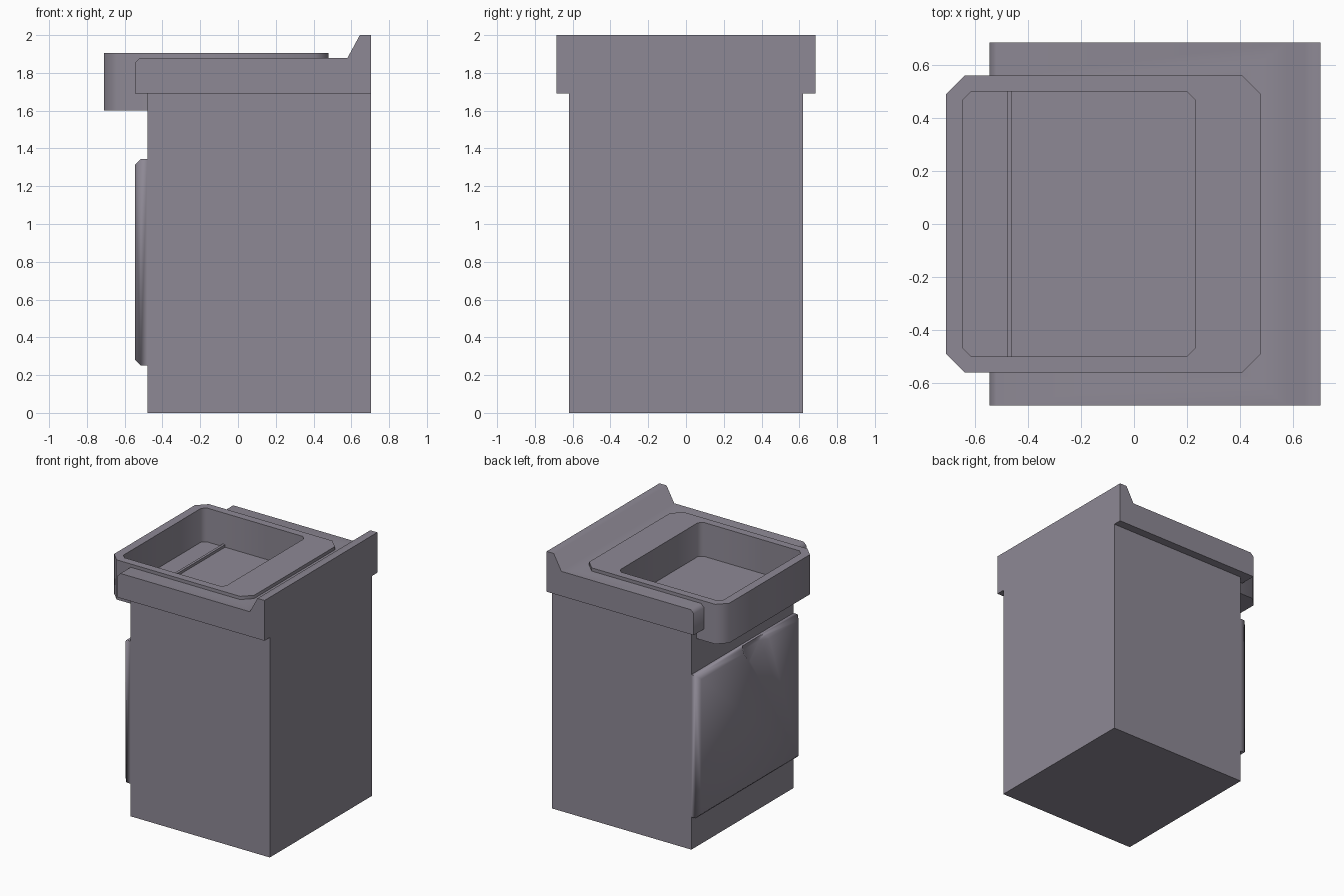
import bpy, bmesh, math

if "Cube" in bpy.data.objects:
    bpy.data.objects.remove(bpy.data.objects["Cube"], do_unlink=True)

grey = bpy.data.materials.new("warm_grey")
grey.use_nodes = True
grey.diffuse_color = (0.27, 0.25, 0.30, 1)
grey.node_tree.nodes["Principled BSDF"].inputs["Base Color"].default_value = (0.27, 0.25, 0.30, 1)


def finish(name, bm):
    bmesh.ops.recalc_face_normals(bm, faces=bm.faces[:])
    mesh = bpy.data.meshes.new(name)
    bm.to_mesh(mesh)
    bm.free()
    mesh.materials.append(grey)
    ob = bpy.data.objects.new(name, mesh)
    bpy.context.collection.objects.link(ob)
    return ob


def prism(name, points, depth):
    """Close a planar outline and extrude it along the depth vector."""
    bm = bmesh.new()
    face = bm.faces.new([bm.verts.new(p) for p in points])
    new = bmesh.ops.extrude_face_region(bm, geom=[face])["geom"]
    bmesh.ops.translate(bm, vec=depth,
                        verts=[v for v in new if isinstance(v, bmesh.types.BMVert)])
    return finish(name, bm)


def slab(name, x0, x1, half, z0, z1, c=0):
    """Block with optional chamfered vertical corners."""
    if c:
        side = [(x0 + c, -half), (x1 - c, -half), (x1, c - half)]
        side += [(x1, half - c), (x1 - c, half), (x0 + c, half)]
        side += [(x0, half - c), (x0, c - half)]
    else:
        side = [(x0, -half), (x1, -half), (x1, half), (x0, half)]
    return prism(name, [(x, y, z0) for x, y in side], (0, 0, z1 - z0))


def activate(ob):
    bpy.ops.object.select_all(action='DESELECT')
    ob.select_set(True)
    bpy.context.view_layer.objects.active = ob


def cut(ob, cutter):
    mod = ob.modifiers.new("cut", 'BOOLEAN')
    mod.operation, mod.solver, mod.object = 'DIFFERENCE', 'EXACT', cutter
    activate(ob)
    bpy.ops.object.modifier_apply(modifier=mod.name)
    bpy.data.objects.remove(cutter, do_unlink=True)


# Cabinet body, opened at the top with a low front rail
cabinet = slab("cabinet", -0.48, 0.705, 0.62, 0, 1.69)
cut(cabinet, slab("basin_space", -0.46, 0.45, 0.555, 1.61, 1.8))
cut(cabinet, slab("rail_space", -0.6, 0.45, 0.555, 1.665, 1.8))

# Countertop with raised back ledge, notched for the sink
profile = [(-0.545, 1.69), (0.705, 1.69), (0.705, 2.0), (0.645, 2.0),
           (0.58, 1.88), (-0.52, 1.88), (-0.545, 1.855)]
counter = prism("countertop", [(x, -0.685, z) for x, z in profile], (0, 1.37, 0))
cut(counter, slab("sink_notch", -0.8, 0.40, 0.555, 1.5, 2.2))

# Apron sink with a chamfered basin
sink = slab("sink", -0.71, 0.48, 0.56, 1.6, 1.905, 0.07)
cut(sink, slab("basin", -0.645, 0.23, 0.5, 1.645, 2.1, 0.03))

# Door with chamfered front edges
door = slab("door", -0.545, -0.48, 0.62, 0.25, 1.345)
bm = bmesh.new()
bm.from_mesh(door.data)
front = [e for e in bm.edges if all(v.co.x < -0.54 for v in e.verts)]
bmesh.ops.bevel(bm, geom=front, offset=0.03, segments=1, affect='EDGES')
bm.to_mesh(door.data)
bm.free()

# Scooped finger pull in the top edge of the door
bm = bmesh.new()
for x, z, low, high in [(-0.55, 1.225, 0.10, 0.20), (-0.50, 1.31, 0.09, 0.12)]:
    for s in (-1, 1):
        bm.verts.new((x, -0.08 + s * low, z))
        bm.verts.new((x, -0.08 + s * high, 1.37))
bmesh.ops.convex_hull(bm, input=bm.verts[:])
cut(door, finish("finger_pull", bm))

for ob in (cabinet, counter, sink, door):
    activate(ob)
    bpy.ops.object.shade_smooth_by_angle(angle=math.radians(65))
